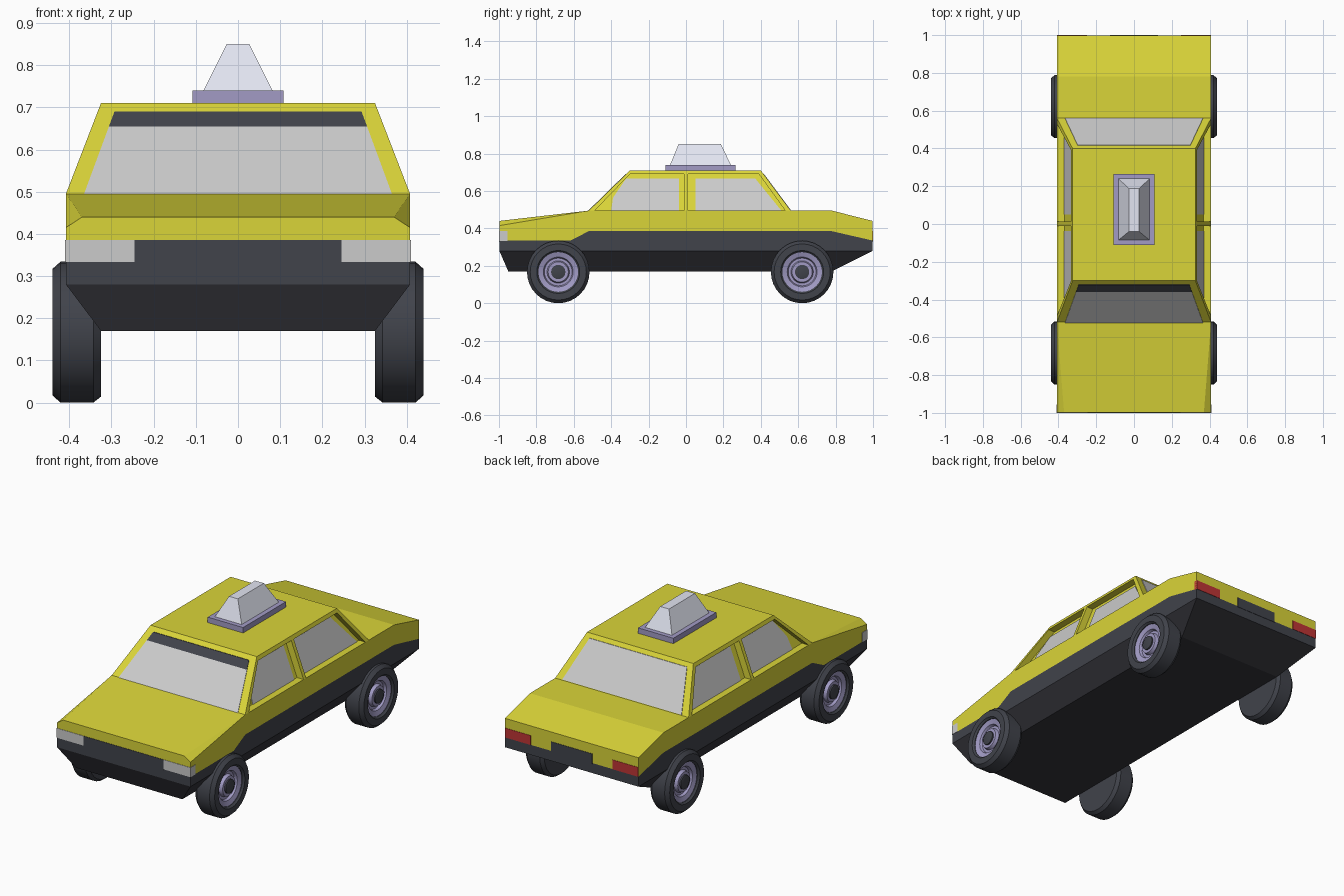
import bpy, bmesh, math
from mathutils import Vector

if "Cube" in bpy.data.objects:
    bpy.data.objects.remove(bpy.data.objects["Cube"])


def material(name, rgb):
    m = bpy.data.materials.new(name)
    m.diffuse_color = (*rgb, 1)
    m.use_nodes = True
    m.node_tree.nodes["Principled BSDF"].inputs["Base Color"].default_value = m.diffuse_color
    return m


YELLOW = material("yellow_paint", (0.70, 0.66, 0.04))
DARK = material("dark_trim", (0.052, 0.056, 0.07))
UNDER = material("dark_underside", (0.036, 0.036, 0.044))
LILAC = material("lilac_metal", (0.36, 0.33, 0.56))
WHITE = material("sign_white", (0.76, 0.78, 0.88))
RED = material("red_light", (0.52, 0.035, 0.035))


def finish(name, bm, mat):
    bmesh.ops.remove_doubles(bm, verts=bm.verts, dist=1e-5)
    bmesh.ops.recalc_face_normals(bm, faces=bm.faces)
    me = bpy.data.meshes.new(name)
    bm.to_mesh(me)
    bm.free()
    ob = bpy.data.objects.new(name, me)
    bpy.context.collection.objects.link(ob)
    if mat:
        me.materials.append(mat)
    return ob


def loft(name, rings, mat=None):
    """Skin a row of equal-length point rings and cap both ends."""
    bm = bmesh.new()
    rows = [[bm.verts.new(p) for p in r] for r in rings]
    n = len(rows[0])
    for a, b in zip(rows, rows[1:]):
        for i in range(n):
            j = (i + 1) % n
            bm.faces.new((a[i], a[j], b[j], b[i]))
    bm.faces.new(rows[0])
    bm.faces.new(rows[-1])
    return finish(name, bm, mat)


def rect(x, y0, y1, z):
    return [(-x, y0, z), (x, y0, z), (x, y1, z), (-x, y1, z)]


def box(name, x0, x1, y0, y1, z0, z1, mat=None):
    return loft(name, [[(x0, y0, z), (x1, y0, z), (x1, y1, z), (x0, y1, z)]
                       for z in (z0, z1)], mat)


def lathe(name, profile, cx, cy, cz, side, mat, seg=32):
    """Spin (radius, x) points about a wheel axle."""
    rings = []
    for r, x in profile:
        ring = []
        for k in range(seg):
            a = 2 * math.pi * k / seg
            ring.append((side * (cx + x), cy + r * math.cos(a), cz + r * math.sin(a)))
        rings.append(ring)
    ob = loft(name, rings, mat)
    bpy.ops.object.select_all(action='DESELECT')
    ob.select_set(True)
    bpy.context.view_layer.objects.active = ob
    bpy.ops.object.shade_smooth_by_angle(angle=math.radians(30))
    return ob


W = 0.408  # half body width

# Underside tray
loft("underbody", [rect(0.325, -0.95, 0.78, 0.17), rect(W, -0.998, 0.998, 0.28)], UNDER)

# Dark lower band: (y, top height)
belt = [(-0.998, 0.334), (-0.62, 0.334), (-0.52, 0.385), (0.78, 0.385), (0.998, 0.335)]
loft("lower_band", [[(-W, y, 0.28), (W, y, 0.28), (W, y, z), (-W, y, z)]
                    for y, z in belt], DARK)

# Yellow body with tapering bonnet chamfer: shoulder height, top half width, top height
upper = [(0.415, 0.37, 0.44), (0.478, 0.40, 0.4835), (0.495, W, 0.495),
         (0.495, W, 0.495), (0.44, W, 0.44)]
loft("upper_body", [[(-W, y, zb), (W, y, zb), (W, y, zs), (xt, y, zt), (-xt, y, zt), (-W, y, zs)]
                    for (y, zb), (zs, xt, zt) in zip(belt, upper)], YELLOW)

# Cabin
Z0, Z1 = 0.495, 0.71
cabin = loft("cabin", [rect(W, -0.52, 0.56, Z0), rect(0.325, -0.30, 0.40, Z1)], YELLOW)


def t(z):
    return (z - Z0) / (Z1 - Z0)


def side_ring(pts, side, offset):
    return [(side * (W - 0.083 * t(z) + offset), y, z) for y, z in pts]


# Side windows: recessed openings with glass set on the recess floor
openings = {
    "front": [(-0.507, 0.475), (-0.30, 0.69), (-0.01, 0.69), (-0.01, 0.475)],
    "rear": [(0.012, 0.475), (0.012, 0.69), (0.39, 0.69), (0.545, 0.475)],
}
glass = {
    "front": [(-0.40, 0.495), (-0.39, 0.565), (-0.32, 0.667), (-0.038, 0.667), (-0.038, 0.495)],
    "rear": [(0.05, 0.495), (0.05, 0.667), (0.37, 0.667), (0.51, 0.495)],
}
for side, label in ((1, "right"), (-1, "left")):
    for part in openings:
        cut = loft(f"{label}_{part}_window_cutter",
                   [side_ring(openings[part], side, o) for o in (-0.04, 0.1)])
        cut.hide_render = True
        cut.display_type = 'WIRE'
        mod = cabin.modifiers.new(cut.name, 'BOOLEAN')
        mod.operation = 'DIFFERENCE'
        mod.solver = 'EXACT'
        mod.object = cut
        loft(f"{label}_{part}_window",
             [side_ring(glass[part], side, o) for o in (-0.05, -0.037)])


def screen(name, z0, x0, z1, x1, base_y, run, mat=None):
    """Thin pane lying on the sloped front or back of the cabin."""
    out = Vector((0, -1 if base_y < 0 else 1, 0)) * 0.003
    pts = [Vector((x, base_y + run * t(z), z))
           for x, z in ((-x0, z0), (x0, z0), (x1, z1), (-x1, z1))]
    return loft(name, [[p - out for p in pts], [p + out for p in pts]], mat)


screen("windscreen", 0.495, 0.365, 0.655, 0.306, -0.52, 0.22)
screen("sun_strip", 0.655, 0.306, 0.69, 0.293, -0.52, 0.22, DARK)
screen("rear_screen", 0.498, 0.365, 0.69, 0.298, 0.56, -0.16)

# Front grille, rear plate panel and lights
box("front_grille", -0.245, 0.245, -1.0, -0.98, 0.33, 0.386, DARK)
box("rear_panel", -0.126, 0.126, 0.98, 1.0, 0.33, 0.387, DARK)
for side, label in ((1, "right"), (-1, "left")):
    a, b = sorted((side * 0.245, side * 0.41))
    box(f"{label}_headlight", a, b, -1.0, -0.955, 0.333, 0.386)
    a, b = sorted((side * 0.25, side * W))
    box(f"{label}_tail_light", a, b, 0.98, 1.0, 0.335, 0.387, RED)

# Roof sign
loft("sign_base", [rect(0.108, -0.11, 0.265, z) for z in (0.705, 0.74)], LILAC)
loft("roof_sign", [rect(0.082, -0.085, 0.24, 0.74), rect(0.027, -0.04, 0.187, 0.85)], WHITE)

# Wheels: tyre, dished rim and hub
tyre = [(0.145, 0.325), (0.153, 0.325), (0.167, 0.343), (0.167, 0.421), (0.15, 0.44),
        (0.115, 0.44), (0.106, 0.43), (0.106, 0.395)]
rim = [(0.107, 0.39), (0.107, 0.427), (0.08, 0.418), (0.074, 0.404), (0.06, 0.404),
       (0.054, 0.422), (0.03, 0.422)]
hub = [(0.038, 0.40), (0.038, 0.43), (0.024, 0.434)]
for side, label in ((1, "right"), (-1, "left")):
    for y, end in ((-0.683, "front"), (0.621, "rear")):
        for part, profile, mat in (("tyre", tyre, DARK), ("rim", rim, LILAC), ("hub", hub, DARK)):
            lathe(f"{end}_{label}_{part}", profile, 0, y, 0.167, side, mat)
